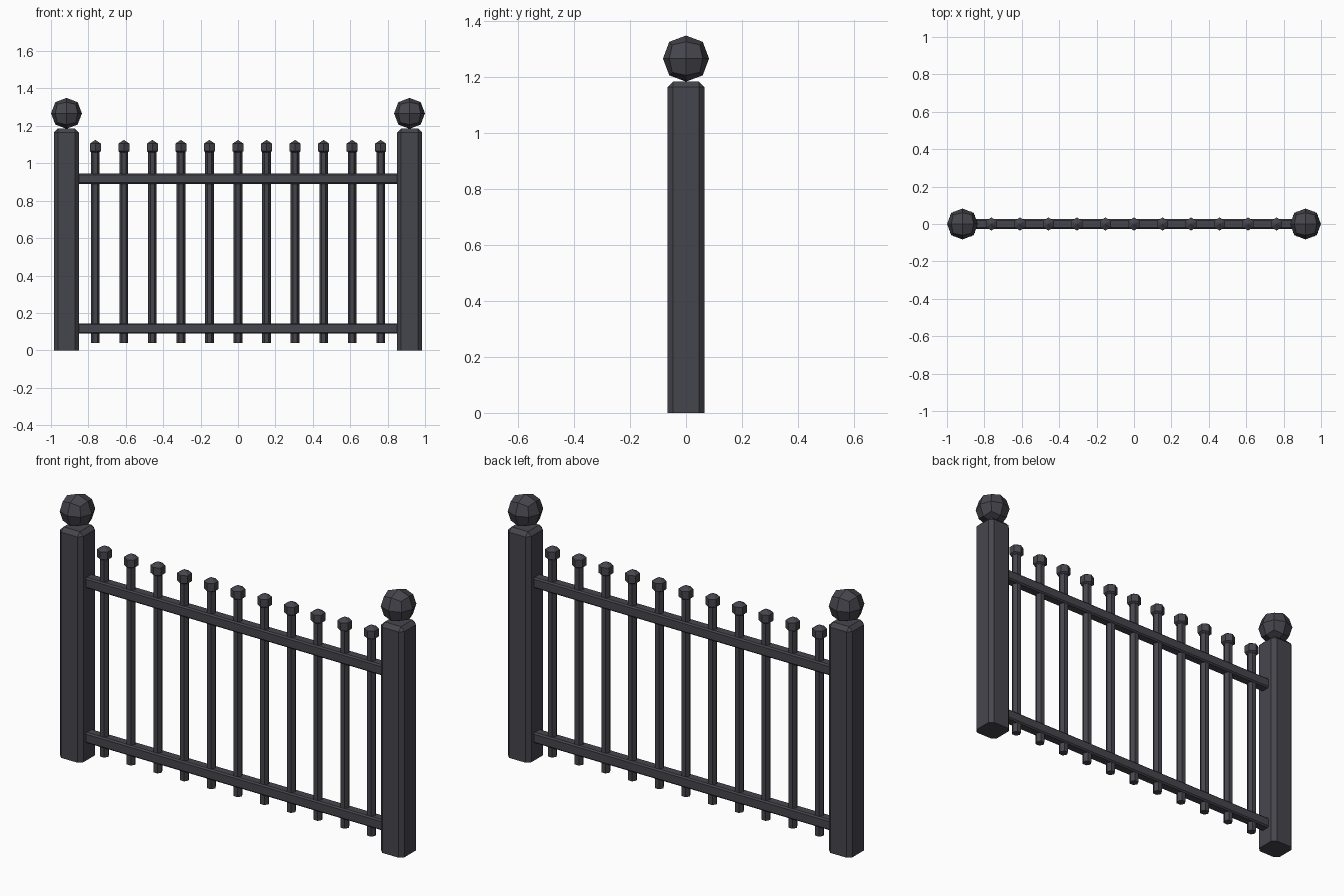
import bpy
import bmesh
from mathutils import Matrix

old = bpy.data.objects.get("Cube")
if old:
    bpy.data.objects.remove(old, do_unlink=True)

iron = bpy.data.materials.new("dark_iron")
iron.use_nodes = True
COLOUR = (0.06, 0.06, 0.074, 1)
iron.diffuse_color = COLOUR
iron.node_tree.nodes["Principled BSDF"].inputs["Base Color"].default_value = COLOUR


def finish(name, bm, loc):
    mesh = bpy.data.meshes.new(name)
    bm.to_mesh(mesh)
    bm.free()
    mesh.materials.append(iron)
    ob = bpy.data.objects.new(name, mesh)
    ob.location = loc
    bpy.context.collection.objects.link(ob)
    return ob


def box(name, size, loc, bevel=0.0, keep_bottom=False):
    bm = bmesh.new()
    bmesh.ops.create_cube(bm, size=1)
    bmesh.ops.scale(bm, vec=size, verts=bm.verts)
    if bevel:
        # Leave the foot of a post square to the ground
        edges = [e for e in bm.edges
                 if not (keep_bottom and all(v.co.z < 0 for v in e.verts))]
        bmesh.ops.bevel(bm, geom=edges, offset=bevel, segments=1,
                        affect='EDGES', clamp_overlap=True)
    return finish(name, bm, loc)


# End posts with faceted ball finials
POST_X, POST_H, BALL_R = 0.917, 1.185, 0.0825
for side, sx in (("left", 1), ("right", -1)):
    x = sx * POST_X
    box(side + "_post", (0.133, 0.133, POST_H), (x, 0, POST_H / 2), 0.02, True)
    ball = box(side + "_ball_finial", [2 * BALL_R / 0.84] * 3, (x, 0, 1.267))
    ball.modifiers.new("round", 'SUBSURF').levels = 1
    ball.modifiers["round"].render_levels = 1

# Horizontal rails
for name, z in (("lower_rail", 0.117), ("upper_rail", 0.917)):
    box(name, (1.72, 0.053, 0.055), (0, 0, z), 0.007)

# Pickets with six-sided caps
COUNT, SPACING = 11, 0.1525
BOTTOM, TOP, CAP_Z = 0.04, 1.07, 1.085
for i in range(COUNT):
    x = (i - (COUNT - 1) / 2) * SPACING
    bm = bmesh.new()
    bmesh.ops.create_cone(bm, cap_ends=True, segments=6, radius1=0.023,
                          radius2=0.023, depth=TOP - BOTTOM,
                          matrix=Matrix.Rotation(1.5708, 4, 'Z'))
    finish(f"picket_{i + 1}", bm, (x, 0, (TOP + BOTTOM) / 2))
    bm = bmesh.new()
    bmesh.ops.create_uvsphere(bm, u_segments=6, v_segments=3, radius=0.04)
    finish(f"picket_cap_{i + 1}", bm, (x, 0, CAP_Z))
